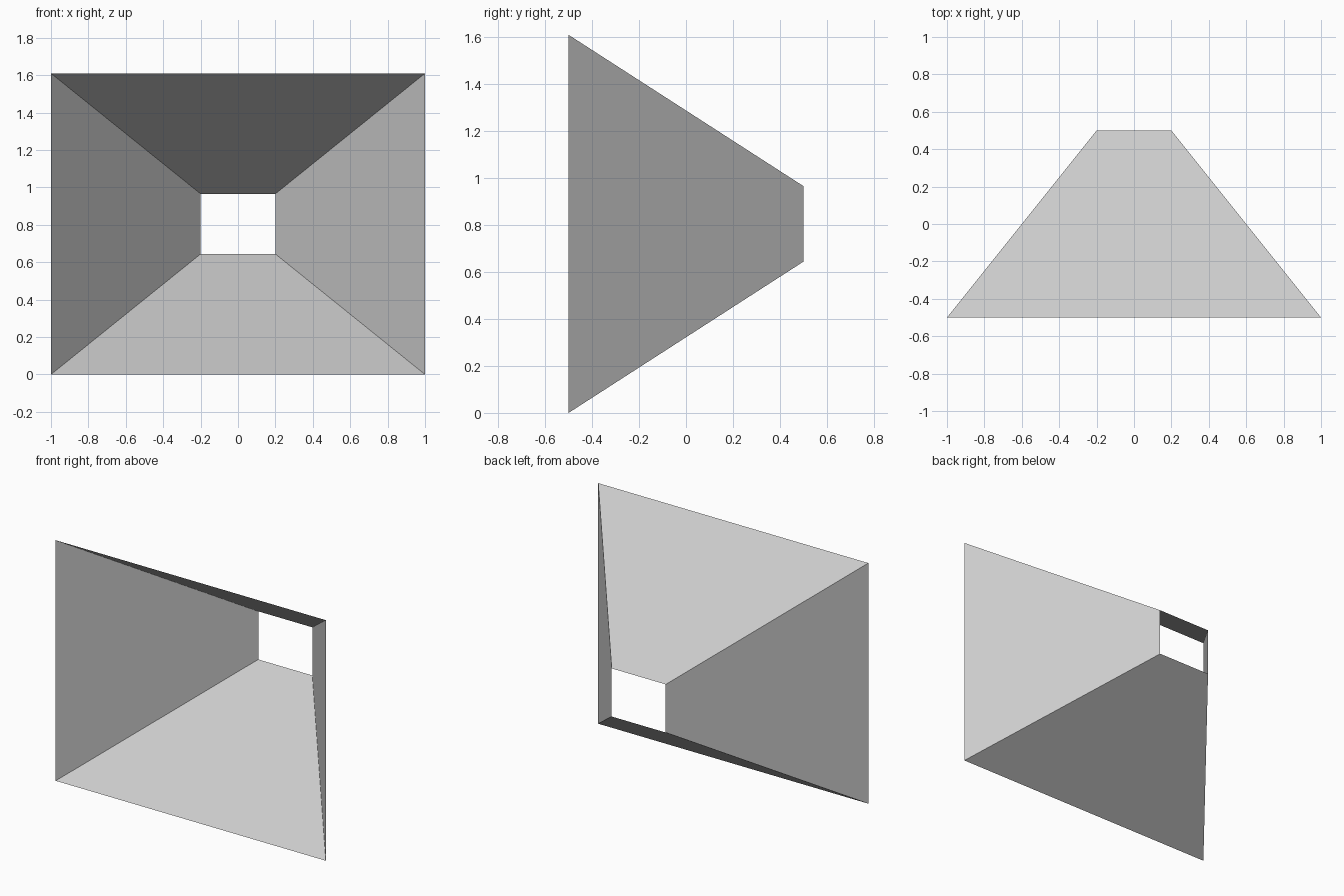
import bpy, bmesh

if "Cube" in bpy.data.objects:
    bpy.data.objects.remove(bpy.data.objects["Cube"])

MID_Z = 0.805


def rectangle_loop(bm, half_w, half_h, y):
    """Closed rectangular edge loop in the xz plane at depth y."""
    corners = [(-1, -1), (1, -1), (1, 1), (-1, 1)]
    verts = [bm.verts.new((sx * half_w, y, MID_Z + sz * half_h)) for sx, sz in corners]
    return [bm.edges.new((verts[i], verts[(i + 1) % 4])) for i in range(4)]


# Open tapered hood: wide mouth at the front, small opening at the back
bm = bmesh.new()
front = rectangle_loop(bm, 1.0, 0.805, -0.5)
back = rectangle_loop(bm, 0.2, 0.161, 0.5)
bmesh.ops.bridge_loops(bm, edges=front + back)

# Face every wall away from the central axis
for f in bm.faces:
    f.normal_update()
    c = f.calc_center_median()
    if f.normal.x * c.x + f.normal.z * (c.z - MID_Z) < 0:
        f.normal_flip()

mesh = bpy.data.meshes.new("tapered_hood")
bm.to_mesh(mesh)
bm.free()
hood = bpy.data.objects.new("tapered_hood", mesh)
bpy.context.collection.objects.link(hood)
